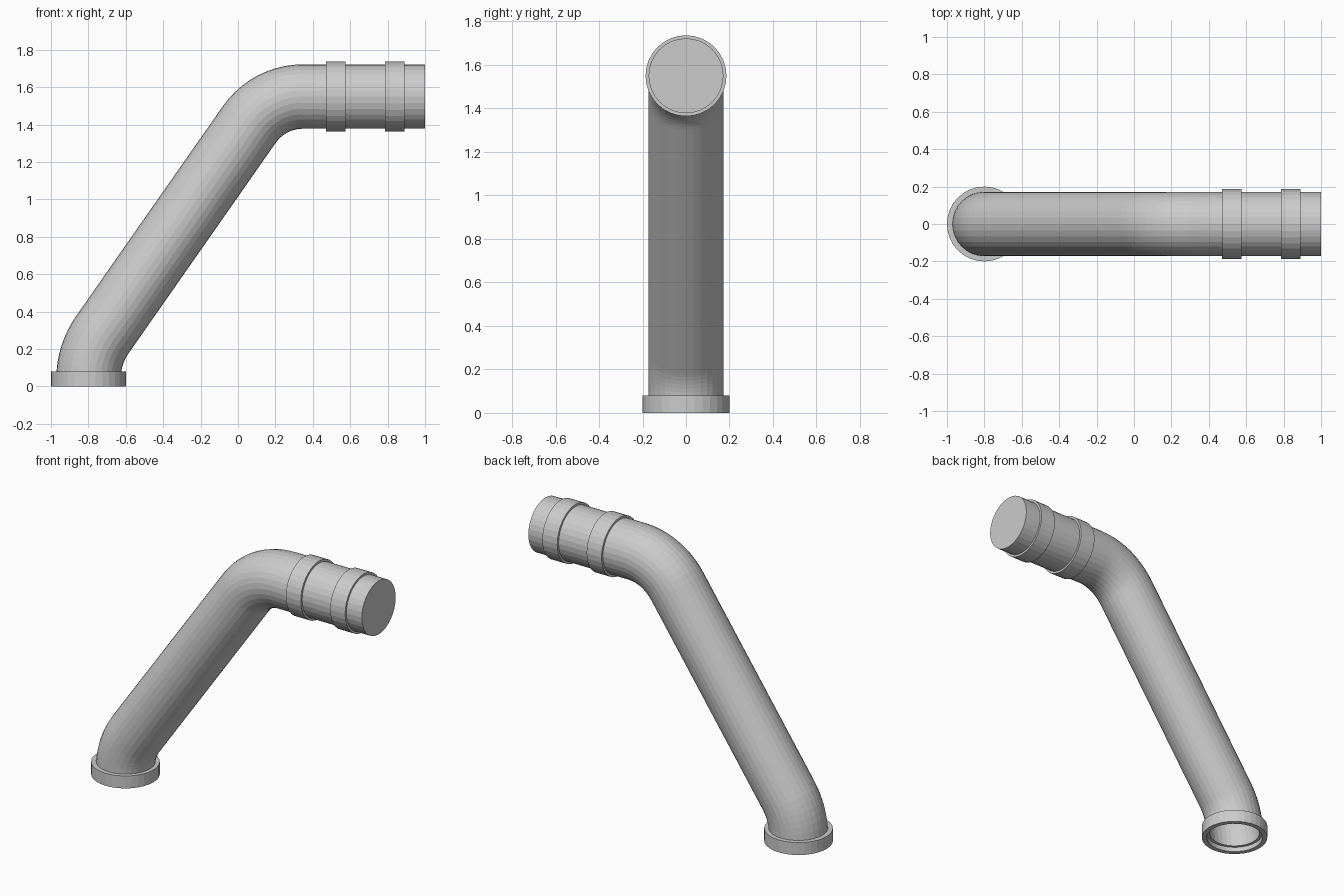
import bpy, bmesh
from math import sin, cos, tan, pi, radians
from mathutils import Vector

if "Cube" in bpy.data.objects:
    bpy.data.objects.remove(bpy.data.objects["Cube"])

SIDES = 32
R_PIPE, R_BORE = 0.172, 0.152
Z_TOP = 1.55


def finish(name, bm):
    bmesh.ops.recalc_face_normals(bm, faces=bm.faces)
    mesh = bpy.data.meshes.new(name)
    bm.to_mesh(mesh)
    bm.free()
    obj = bpy.data.objects.new(name, mesh)
    bpy.context.collection.objects.link(obj)
    return obj


def add_ring(bm, x, z, tilt, r):
    """Circle in the plane square to a direction tilted from vertical towards +x."""
    side = Vector((cos(tilt), 0, -sin(tilt)))
    across = Vector((0, 1, 0))
    c = Vector((x, 0, z))
    return [bm.verts.new(c + r * (cos(a) * side + sin(a) * across))
            for a in (2 * pi * i / SIDES for i in range(SIDES))]


def skin(bm, a, b):
    for i in range(SIDES):
        j = (i + 1) % SIDES
        bm.faces.new((a[i], a[j], b[j], b[i]))


def bend(corner, radius, t0, t1, steps):
    """Centreline points (x, z, tilt) of a rounded corner."""
    t = radius * tan((t1 - t0) / 2)
    sx, sz = corner[0] - t * sin(t0), corner[1] - t * cos(t0)
    cx, cz = sx + radius * cos(t0), sz - radius * sin(t0)
    angles = [t0 + (t1 - t0) * i / steps for i in range(steps + 1)]
    return [(cx - radius * cos(a), cz + radius * sin(a), a) for a in angles]


def collar(name, x, z, tilt, length, r_in, r_out):
    """Square-section ring starting at (x, z) and running along the tilt."""
    bm = bmesh.new()
    ex, ez = x + length * sin(tilt), z + length * cos(tilt)
    rings = [add_ring(bm, x, z, tilt, r_in), add_ring(bm, x, z, tilt, r_out),
             add_ring(bm, ex, ez, tilt, r_out), add_ring(bm, ex, ez, tilt, r_in)]
    for i in range(4):
        skin(bm, rings[i], rings[(i + 1) % 4])
    return finish(name, bm)


# Bent pipe: hollow at the foot, closed at the outlet
lean = radians(35)
path = [(-0.8, 0.03, 0)]
path += bend((-0.8, 0.17), 0.42, 0, lean, 8)
path += bend((0.165, Z_TOP), 0.35, lean, pi / 2, 10)
bm = bmesh.new()
walls = []
for r, end in ((R_PIPE, 1.0), (R_BORE, 0.98)):
    rings = [add_ring(bm, *p, r) for p in path + [(end, Z_TOP, pi / 2)]]
    for a, b in zip(rings, rings[1:]):
        skin(bm, a, b)
    bm.faces.new(rings[-1])
    walls.append(rings)
skin(bm, walls[0][0], walls[1][0])
finish("bent_pipe", bm)

# Foot collar and the two bands on the outlet
collar("foot_collar", -0.8, 0, 0, 0.08, 0.17, 0.2)
for i, x in enumerate((0.47, 0.785)):
    collar(f"outlet_band_{i + 1}", x, Z_TOP, pi / 2, 0.106, 0.168, 0.186)
